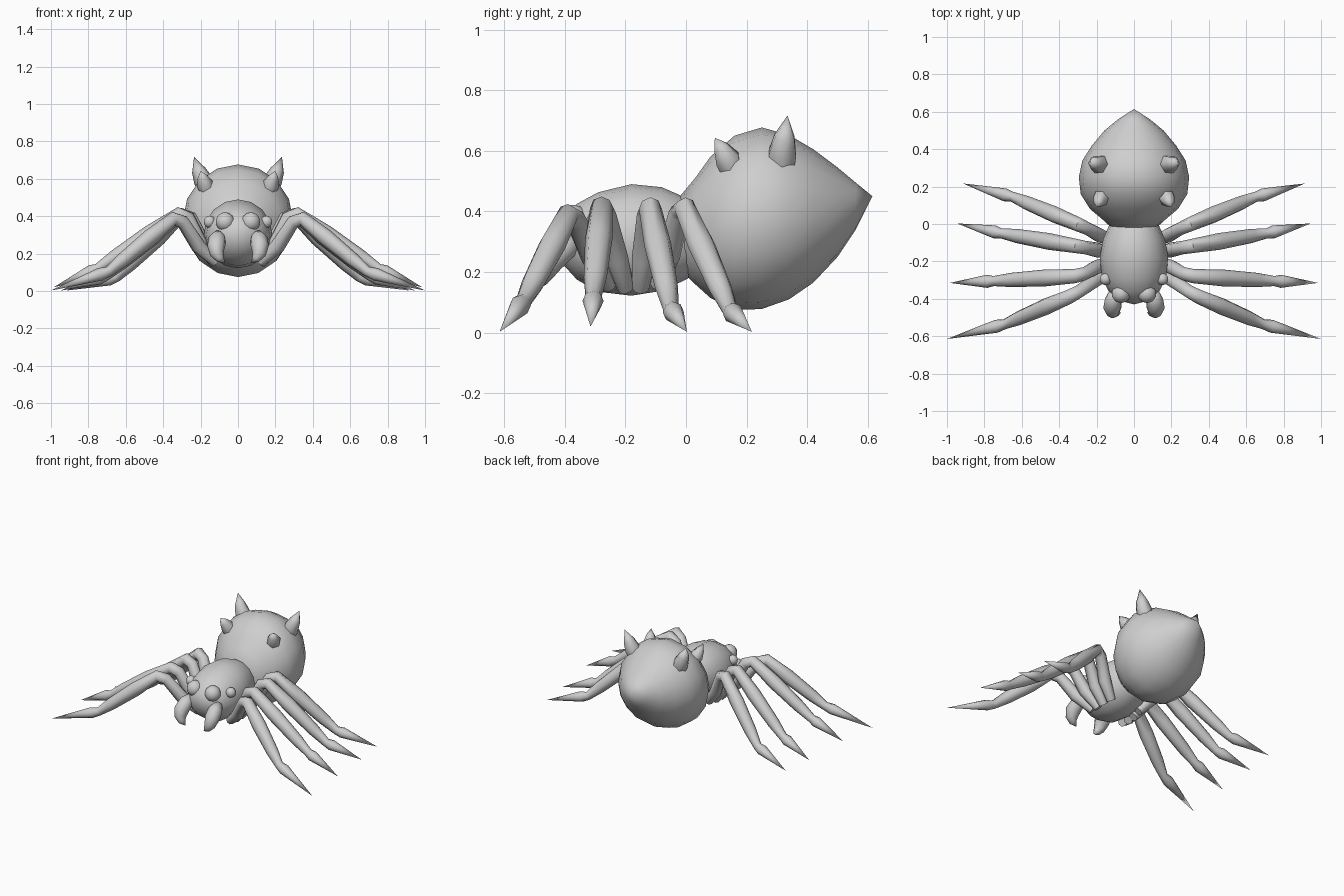
import bpy, bmesh, math
from mathutils import Vector

if "Cube" in bpy.data.objects:
    bpy.data.objects.remove(bpy.data.objects["Cube"])

grey = bpy.data.materials.new("plain_grey")
grey.diffuse_color = (0.62, 0.62, 0.62, 1)
grey.use_nodes = True
grey.node_tree.nodes["Principled BSDF"].inputs["Base Color"].default_value = grey.diffuse_color


def finish(name, bm, mirror=False, angle=50):
    """Turn a bmesh into a smooth-shaded object, optionally mirrored across x."""
    bmesh.ops.recalc_face_normals(bm, faces=bm.faces)
    mesh = bpy.data.meshes.new(name)
    bm.to_mesh(mesh)
    bm.free()
    mesh.materials.append(grey)
    obj = bpy.data.objects.new(name, mesh)
    bpy.context.collection.objects.link(obj)
    bpy.ops.object.select_all(action='DESELECT')
    bpy.context.view_layer.objects.active = obj
    obj.select_set(True)
    bpy.ops.object.shade_smooth_by_angle(angle=math.radians(angle))
    if mirror:
        mod = obj.modifiers.new("mirror", 'MIRROR')
        mod.use_mirror_merge = False
    return obj


def loft(rings, sides):
    """Skin rings of (centre, u axis, v axis); zero-length axes make a point."""
    bm = bmesh.new()
    loops = []
    for c, u, v in rings:
        if u.length < 1e-4:
            loops.append([bm.verts.new(c)] * sides)
            continue
        loops.append([bm.verts.new(c + u * math.cos(a) + v * math.sin(a))
                      for a in (2 * math.pi * i / sides for i in range(sides))])
    for p, q in zip(loops, loops[1:]):
        for i in range(sides):
            j = (i + 1) % sides
            corners = list(dict.fromkeys((p[i], p[j], q[j], q[i])))
            if len(corners) > 2:
                bm.faces.new(corners)
    for end in (loops[0], loops[-1]):
        if end[0] != end[1]:
            bm.faces.new(end)
    return bm


def body(name, sections, sides=16):
    """Rounded body from (y, top z, bottom z, half width) sections."""
    rings = [(Vector((0, y, (t + b) / 2)), Vector((w, 0, 0)),
              Vector((0, 0, (t - b) / 2))) for y, t, b, w in sections]
    return finish(name, loft(rings, sides))


def limb(name, path, sides=8, angle=50):
    """Mirrored tapering tube along (x, y, z, radius) points."""
    pts = [Vector(p[:3]) for p in path]
    rings = []
    for i, p in enumerate(pts):
        before = (p - pts[max(i - 1, 0)]).normalized()
        after = (pts[min(i + 1, len(pts) - 1)] - p).normalized()
        t = (before + after).normalized()
        u = t.cross(Vector((0, 1, 0))).normalized()
        v = t.cross(u)
        rings.append((p, u * path[i][3], v * path[i][3]))
    return finish(name, loft(rings, sides), True, angle)


# Abdomen with pointed tail, and head section
body("abdomen", [
    (-0.02, 0.45, 0.21, 0.12), (0.03, 0.51, 0.16, 0.175),
    (0.08, 0.58, 0.115, 0.235), (0.16, 0.65, 0.075, 0.285),
    (0.25, 0.677, 0.078, 0.295), (0.34, 0.652, 0.11, 0.276),
    (0.42, 0.605, 0.165, 0.225), (0.50, 0.545, 0.25, 0.158),
    (0.56, 0.495, 0.34, 0.085), (0.615, 0.45, 0.45, 0)])
body("head", [
    (-0.43, 0.31, 0.31, 0), (-0.41, 0.37, 0.23, 0.08),
    (-0.36, 0.425, 0.175, 0.135), (-0.29, 0.463, 0.135, 0.17),
    (-0.18, 0.49, 0.122, 0.183), (-0.08, 0.48, 0.138, 0.165),
    (0.0, 0.445, 0.175, 0.13), (0.05, 0.41, 0.21, 0.10)])

# Legs: hip, knee, ankle and tip of each pair
legs = {
    "front_legs": ((0.12, -0.255, 0.155), (0.325, -0.38, 0.405),
                   (0.69, -0.535, 0.105), (1.0, -0.615, 0.003)),
    "second_legs": ((0.12, -0.20, 0.145), (0.29, -0.277, 0.43),
                    (0.75, -0.305, 0.12), (0.985, -0.315, 0.02)),
    "third_legs": ((0.12, -0.15, 0.145), (0.285, -0.122, 0.43),
                   (0.71, -0.05, 0.08), (0.945, 0.003, 0.003)),
    "rear_legs": ((0.11, -0.09, 0.155), (0.275, -0.012, 0.43),
                  (0.65, 0.145, 0.075), (0.915, 0.217, 0.003)),
}
for name, joints in legs.items():
    hip, knee, ankle, tip = map(Vector, joints)
    mids = [(hip, 0.028), (hip.lerp(knee, 0.4) + Vector((0.012, 0, -0.012)), 0.04),
            (hip.lerp(knee, 0.86), 0.036), (knee.lerp(ankle, 0.06), 0.038),
            (knee.lerp(ankle, 0.4), 0.045), (knee.lerp(ankle, 0.8), 0.038),
            (ankle, 0.027), (ankle.lerp(tip, 0.15), 0.035), (tip, 0)]
    limb(name, [(*p, r) for p, r in mids])

# Spikes on the back
limb("large_spikes", [(0.165, 0.315, 0.54, 0.045), (0.185, 0.318, 0.59, 0.052),
                      (0.21, 0.325, 0.645, 0.038), (0.235, 0.335, 0.717, 0)], 6, 80)
limb("small_spikes", [(0.16, 0.155, 0.53, 0.04), (0.178, 0.137, 0.572, 0.045),
                      (0.19, 0.115, 0.61, 0.028), (0.20, 0.095, 0.643, 0)], 6, 80)

# Fangs curving inward
limb("fangs", [(0.10, -0.36, 0.30, 0.03), (0.112, -0.41, 0.275, 0.047),
               (0.116, -0.45, 0.24, 0.048), (0.112, -0.468, 0.20, 0.038),
               (0.095, -0.475, 0.172, 0.023), (0.07, -0.475, 0.15, 0)], 8, 80)

# Eyes
for name, centre, radius in (("large_eyes", (0.069, -0.373, 0.37), 0.052),
                             ("small_eyes", (0.152, -0.295, 0.37), 0.033)):
    bm = bmesh.new()
    bmesh.ops.create_uvsphere(bm, u_segments=10, v_segments=7, radius=radius)
    bmesh.ops.translate(bm, verts=bm.verts, vec=centre)
    finish(name, bm, True)
